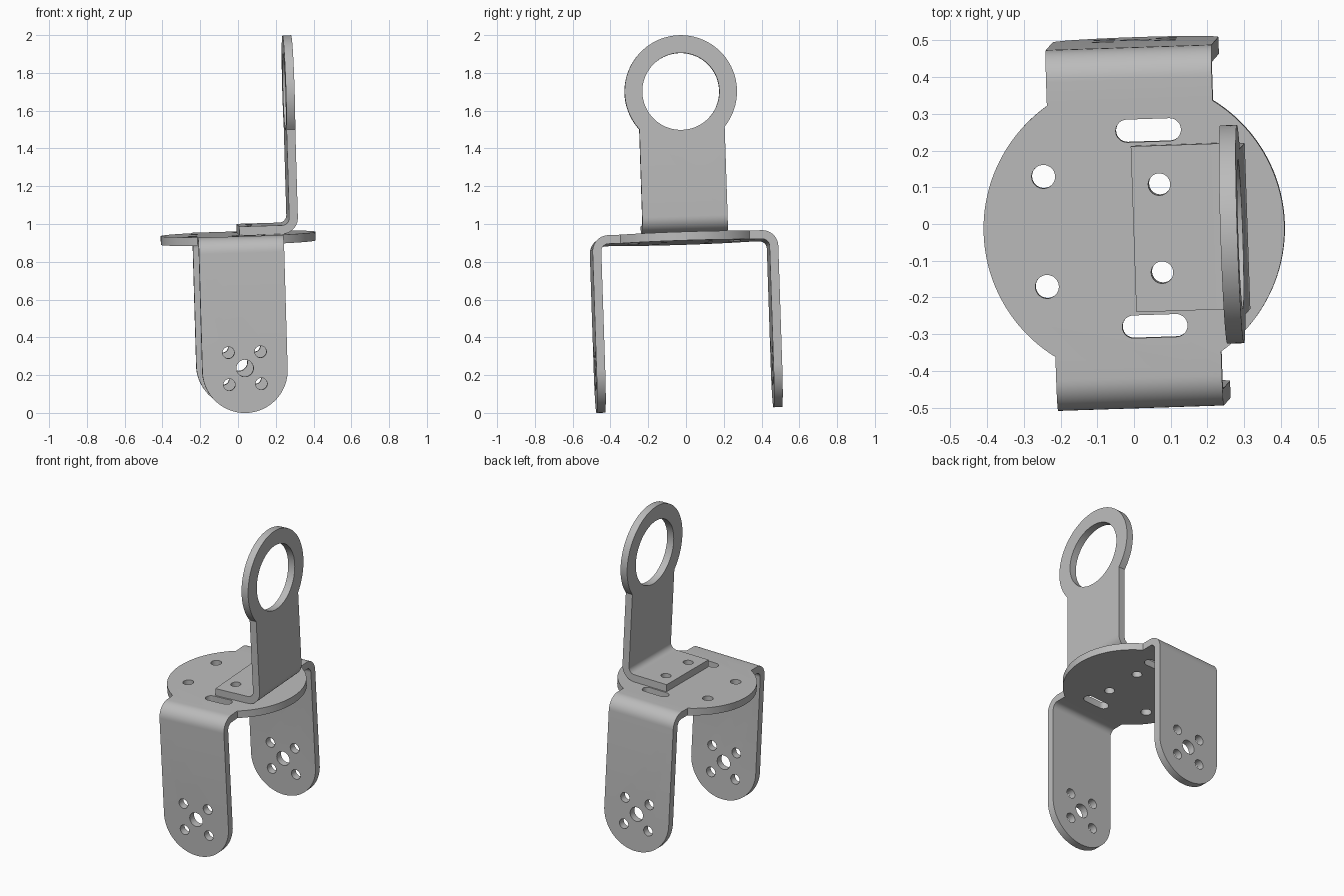
import bpy, bmesh
from math import sin, cos, pi, acos, asin, sqrt
from mathutils import Matrix, Euler, Vector

cube = bpy.data.objects.get("Cube")
if cube:
    bpy.data.objects.remove(cube, do_unlink=True)

# One plain sheet metal colour
steel = bpy.data.materials.new("grey metal")
steel.use_nodes = True
GREY = (0.5, 0.5, 0.5, 1)
steel.diffuse_color = GREY
steel.node_tree.nodes["Principled BSDF"].inputs["Base Color"].default_value = GREY

# The whole assembly leans slightly
POSE = Matrix.Translation((0, -0.013, 0.9475)) @ Euler((0.032, -0.03, 0.033)).to_matrix().to_4x4()
T = 0.046        # sheet thickness
HALF = 0.226     # half width of the strips
BEND = 0.085     # outer bend radius


def arc(cx, cy, r, a0, a1, n):
    return [(cx + r * cos(a0 + (a1 - a0) * i / n), cy + r * sin(a0 + (a1 - a0) * i / n))
            for i in range(n + 1)]


def circle(cx, cy, r, n=40):
    return arc(cx, cy, r, 0, 2 * pi, n)[:-1]


def slot(cx, cy, length, width):
    r, d = width / 2, (length - width) / 2
    return arc(cx + d, cy, r, -pi / 2, pi / 2, 14) + arc(cx - d, cy, r, pi / 2, 1.5 * pi, 14)


def prism(bm, outline, axis, lo, hi):
    """Extrude a 2D outline along an axis from lo to hi."""
    place = {"X": lambda u, v, w: (w, u, v),
             "Y": lambda u, v, w: (u, w, v),
             "Z": lambda u, v, w: (u, v, w)}[axis]
    face = bm.faces.new([bm.verts.new(place(u, v, lo)) for u, v in outline])
    ext = bmesh.ops.extrude_face_region(bm, geom=[face])
    verts = [g for g in ext["geom"] if isinstance(g, bmesh.types.BMVert)]
    bmesh.ops.translate(bm, verts=verts, vec=Vector(place(0, 0, hi - lo)))


def solid(name, prisms):
    bm = bmesh.new()
    for p in prisms:
        prism(bm, *p)
    bmesh.ops.recalc_face_normals(bm, faces=bm.faces[:])
    mesh = bpy.data.meshes.new(name)
    bm.to_mesh(mesh)
    bm.free()
    mesh.materials.append(steel)
    obj = bpy.data.objects.new(name, mesh)
    bpy.context.collection.objects.link(obj)
    return obj


def boolean(obj, prisms, operation):
    tool = solid("cutter", prisms)
    tool.hide_render = True
    mod = obj.modifiers.new("shape", "BOOLEAN")
    mod.object, mod.operation, mod.solver = tool, operation, "EXACT"
    bpy.context.view_layer.objects.active = obj
    bpy.ops.object.modifier_apply(modifier=mod.name)
    bpy.data.objects.remove(tool, do_unlink=True)


def finish(obj):
    obj.matrix_world = POSE
    bpy.ops.object.select_all(action="DESELECT")
    obj.select_set(True)
    bpy.context.view_layer.objects.active = obj
    bpy.ops.object.shade_smooth_by_angle(angle=0.5)


# Fork bracket: U-shaped sheet, top face at height 0
REACH, DROP, DISC = 0.492, -0.933, 0.41
c = REACH - BEND
outer = arc(c, -BEND, BEND, 0, pi / 2, 10)
inner = arc(c, -BEND, BEND - T, pi / 2, 0, 10)
half = [(REACH, DROP - 0.1)] + outer
half_in = inner + [(REACH - T, DROP - 0.1)]
mirror = lambda pts: [(-y, z) for y, z in reversed(pts)]
fork = solid("fork_bracket", [(half + mirror(half) + mirror(half_in) + half_in, "X", -0.5, 0.5)])

# Plan outline: round plate with a strip running front to back
a = acos(HALF / DISC)
plan = (arc(0, 0, DISC, -a, a, 48) + [(HALF, 0.6), (-HALF, 0.6)]
        + arc(0, 0, DISC, pi - a, pi + a, 48) + [(-HALF, -0.6), (HALF, -0.6)])
boolean(fork, [(plan, "Z", -1.2, 0.2)], "INTERSECT")

# Rounded leg ends
R = HALF + 0.0003
leg_z = DROP + R
ends = [(0.5, 0.2), (-0.5, 0.2), (-0.5, leg_z)] + arc(0, leg_z, R, pi, 2 * pi, 48) + [(0.5, leg_z)]
boolean(fork, [(ends, "Y", -0.7, 0.7)], "INTERSECT")

# Leg holes, plate holes and slots
HUB = -0.696
holes = [(circle(0, HUB, 0.045), "Y", -0.7, 0.7)]
for s in (-1, 1):
    for t in (-1, 1):
        holes.append((circle(s * 0.085, HUB + t * 0.085, 0.031), "Y", -0.7, 0.7))
    holes.append((circle(-0.242, s * 0.15, 0.032), "Z", -0.1, 0.1))
    holes.append((circle(0.074, s * 0.12, 0.03), "Z", -0.1, 0.1))
    holes.append((slot(0.048, s * 0.267, 0.178, 0.062), "Z", -0.1, 0.1))
boolean(fork, holes, "DIFFERENCE")
finish(fork)

# Ring bracket: L-shaped sheet standing on the plate
FACE, RING_Z, RING = 0.312, 0.746, 0.2975
cx = FACE - BEND
angle = ([(0, T), (0, 0)] + arc(cx, BEND, BEND, -pi / 2, 0, 10)
         + [(FACE, 1.2), (FACE - T, 1.2)] + arc(cx, BEND, BEND - T, 0, -pi / 2, 10))
ring = solid("ring_bracket", [(angle, "Y", -0.4, 0.4)])

# Neck widening into the ring
b = asin(sqrt(1 - (HALF / RING) ** 2))
front = [(-HALF, -0.2), (HALF, -0.2)] + arc(0, RING_Z, RING, -b, pi + b, 72)
boolean(ring, [(front, "X", -0.2, 0.5)], "INTERSECT")

# Ring opening and mounting holes
cuts = [(circle(0, RING_Z, 0.204, 72), "X", -0.2, 0.5)]
cuts += [(circle(0.074, s * 0.12, 0.03), "Z", -0.1, 0.2) for s in (-1, 1)]
boolean(ring, cuts, "DIFFERENCE")
finish(ring)
